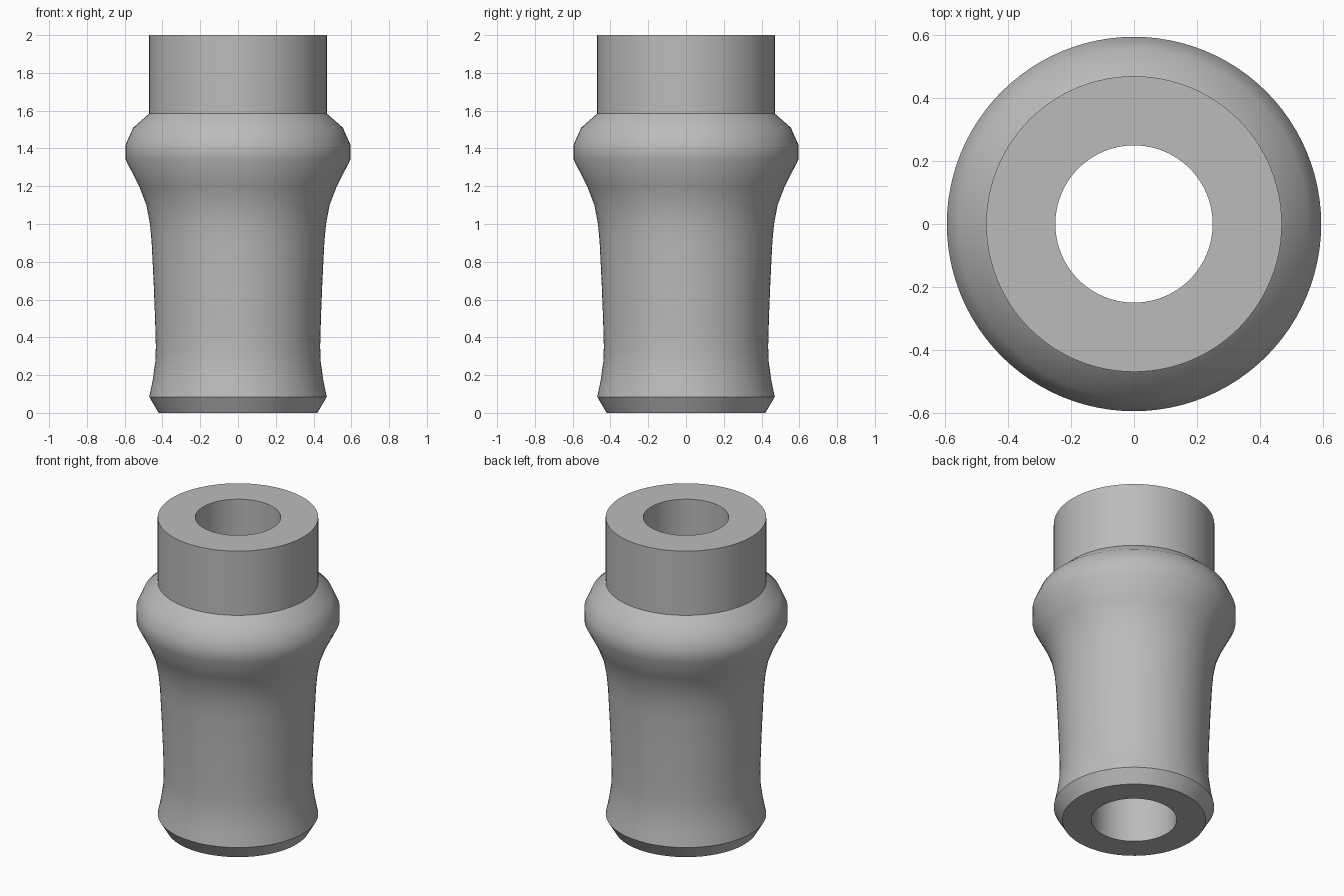
import bpy
import bmesh
import math

cube = bpy.data.objects.get("Cube")
if cube:
    bpy.data.objects.remove(cube, do_unlink=True)

SEGMENTS = 96
BORE = 0.25

# Outer profile as (radius, height): foot chamfer, waist, flared collar, neck
profile = [
    (0.42, 0), (0.47, 0.085), (0.452, 0.17), (0.438, 0.27), (0.435, 0.35),
    (0.439, 0.5), (0.447, 0.7), (0.457, 0.9), (0.466, 1.0), (0.485, 1.1),
    (0.523, 1.2), (0.595, 1.34), (0.595, 1.42), (0.555, 1.51),
    (0.47, 1.585), (0.47, 2),
]
# Close the section along the through bore
section = profile + [(BORE, 2), (BORE, 0)]

# Grey material
grey = bpy.data.materials.new("plain grey")
grey.use_nodes = True
colour = (0.5, 0.5, 0.5, 1)
grey.diffuse_color = colour
grey.node_tree.nodes["Principled BSDF"].inputs["Base Color"].default_value = colour

# Revolve the section into a hollow sleeve
bm = bmesh.new()
rings = []
for r, z in section:
    ring = []
    for i in range(SEGMENTS):
        a = math.tau * i / SEGMENTS
        ring.append(bm.verts.new((r * math.cos(a), r * math.sin(a), z)))
    rings.append(ring)
for k, low in enumerate(rings):
    high = rings[(k + 1) % len(rings)]
    for i in range(SEGMENTS):
        j = (i + 1) % SEGMENTS
        bm.faces.new((low[i], low[j], high[j], high[i]))
bmesh.ops.recalc_face_normals(bm, faces=bm.faces)

mesh = bpy.data.meshes.new("flared_sleeve")
bm.to_mesh(mesh)
bm.free()
mesh.materials.append(grey)
sleeve = bpy.data.objects.new("flared_sleeve", mesh)
bpy.context.collection.objects.link(sleeve)

# Smooth shading with crisp rims
bpy.ops.object.select_all(action="DESELECT")
sleeve.select_set(True)
bpy.context.view_layer.objects.active = sleeve
bpy.ops.object.shade_smooth_by_angle(angle=math.radians(32))
